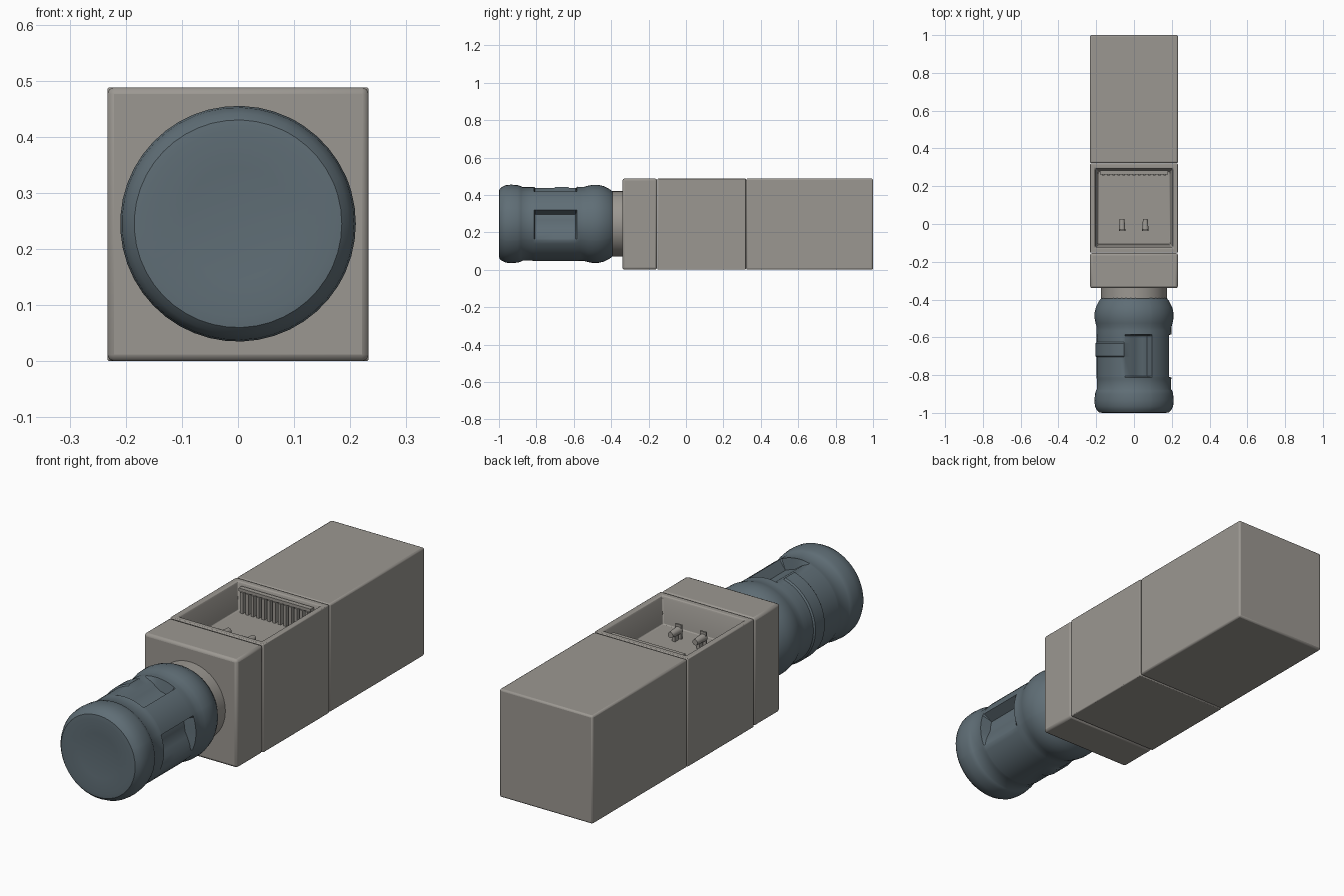
import bpy, bmesh, math
from mathutils import Matrix

if "Cube" in bpy.data.objects:
    bpy.data.objects.remove(bpy.data.objects["Cube"])


def material(name, rgb):
    m = bpy.data.materials.new(name)
    m.diffuse_color = (*rgb, 1)
    m.use_nodes = True
    m.node_tree.nodes["Principled BSDF"].inputs["Base Color"].default_value = m.diffuse_color
    return m


GREY = material("warm grey", (0.33, 0.312, 0.285))
SLATE = material("slate blue", (0.115, 0.155, 0.18))
CZ = 0.245  # height of the grip axis


def finish(name, bm, mat, bevel=0, smooth=35):
    bmesh.ops.recalc_face_normals(bm, faces=bm.faces)
    me = bpy.data.meshes.new(name)
    bm.to_mesh(me)
    bm.free()
    ob = bpy.data.objects.new(name, me)
    bpy.context.collection.objects.link(ob)
    me.materials.append(mat)
    if bevel:
        mod = ob.modifiers.new("bevel", "BEVEL")
        mod.width, mod.segments, mod.limit_method = bevel, 2, 'ANGLE'
    if smooth:
        bpy.ops.object.select_all(action='DESELECT')
        ob.select_set(True)
        bpy.context.view_layer.objects.active = ob
        bpy.ops.object.shade_smooth_by_angle(angle=math.radians(smooth))
    return ob


def add_box(bm, x0, x1, y0, y1, z0, z1):
    mat = (Matrix.Translation(((x0 + x1) / 2, (y0 + y1) / 2, (z0 + z1) / 2))
           @ Matrix.Diagonal((x1 - x0, y1 - y0, z1 - z0, 1)))
    bmesh.ops.create_cube(bm, size=1, matrix=mat)


def add_cyl_y(bm, x, y0, y1, z, r0, r1, n):
    mat = Matrix.Translation((x, (y0 + y1) / 2, z)) @ Matrix.Rotation(-math.pi / 2, 4, 'X')
    bmesh.ops.create_cone(bm, cap_ends=True, segments=n, radius1=r0, radius2=r1,
                          depth=y1 - y0, matrix=mat)


# Body: front and rear blocks
for name, y0, y1, bev in (("front_block", -0.34, -0.154, 0.012), ("rear_block", 0.322, 1.0, 0.008)):
    bm = bmesh.new()
    add_box(bm, -0.233, 0.233, y0, y1, 0.0, 0.488)
    finish(name, bm, GREY, bev)

# Middle block with open bay in the top
bm = bmesh.new()
add_box(bm, -0.233, 0.233, -0.152, 0.32, 0.0, 0.488)
top = max(bm.faces, key=lambda f: f.calc_center_median().z)
for thick, depth in ((0.035, 0), (0.006, -0.01), (0.02, -0.11)):
    bmesh.ops.inset_region(bm, faces=[top], thickness=thick, depth=depth)
finish("bay_block", bm, GREY, 0.004)

# Vent fins on the back wall of the bay
bm = bmesh.new()
for i in range(13):
    x = -0.162 + i * 0.027
    add_box(bm, x - 0.007, x + 0.007, 0.256, 0.282, 0.365, 0.462)
add_box(bm, -0.18, 0.18, 0.262, 0.284, 0.462, 0.476)
finish("vent_fins", bm, GREY, smooth=0)

# Two contact pins in the bay
for side, x in (("left", -0.063), ("right", 0.06)):
    bm = bmesh.new()
    add_cyl_y(bm, x, -0.038, 0.026, 0.405, 0.018, 0.013, 14)
    add_box(bm, x - 0.008, x + 0.008, -0.02, 0.004, 0.365, 0.40)
    add_box(bm, x - 0.015, x + 0.015, -0.038, -0.03, 0.365, 0.432)
    finish("pin_" + side, bm, GREY)

# Neck collar
bm = bmesh.new()
add_cyl_y(bm, 0, -0.40, -0.33, CZ, 0.175, 0.175, 40)
finish("neck", bm, GREY, 0.008)

# Grip: lathe with two scooped pockets and a raised rear band
PROFILE = [(-0.99, 0), (-0.995, 0.10), (-1.0, 0.165), (-0.998, 0.185), (-0.985, 0.197),
           (-0.965, 0.207), (-0.935, 0.21), (-0.90, 0.207), (-0.882, 0.202), (-0.875, 0.197),
           (-0.822, 0.197), (-0.812, 0.199), (-0.806, 0.199), (-0.705, 0.199), (-0.698, 0.199),
           (-0.632, 0.199), (-0.625, 0.199), (-0.592, 0.199), (-0.584, 0.199), (-0.565, 0.198),
           (-0.545, 0.198), (-0.525, 0.204), (-0.50, 0.209), (-0.47, 0.209), (-0.44, 0.202),
           (-0.41, 0.187), (-0.39, 0.172), (-0.382, 0.155), (-0.382, 0)]
POCKETS = ((22, -26), (61, 105))  # steep edge, fading edge, in degrees
angles = sorted(set([a for a in range(0, 360, 8)] + [20, 22, 334, 61, 63, 105]))


def radius(y, r, a):
    a = a - 360 if a > 300 else a
    if -0.807 < y < -0.591:
        for steep, fade in POCKETS:
            t = (a - fade) / (steep - fade)
            if 0 < t < 0.98:
                return r - 0.05 * min(1, t / 0.5)
    if -0.70 < y < -0.63 and 104 < a < 256:
        return r + 0.006
    return r


bm = bmesh.new()
rings = []
for y, r in PROFILE:
    if r == 0:
        rings.append([bm.verts.new((0, y, CZ))] * len(angles))
        continue
    ring = []
    for a in angles:
        q, t = radius(y, r, a), math.radians(a)
        ring.append(bm.verts.new((q * math.cos(t), y, CZ + q * math.sin(t))))
    rings.append(ring)
n = len(angles)
for lo, hi in zip(rings, rings[1:]):
    for i in range(n):
        j = (i + 1) % n
        bm.faces.new(list(dict.fromkeys((lo[i], lo[j], hi[j], hi[i]))))
finish("grip", bm, SLATE, smooth=40)
